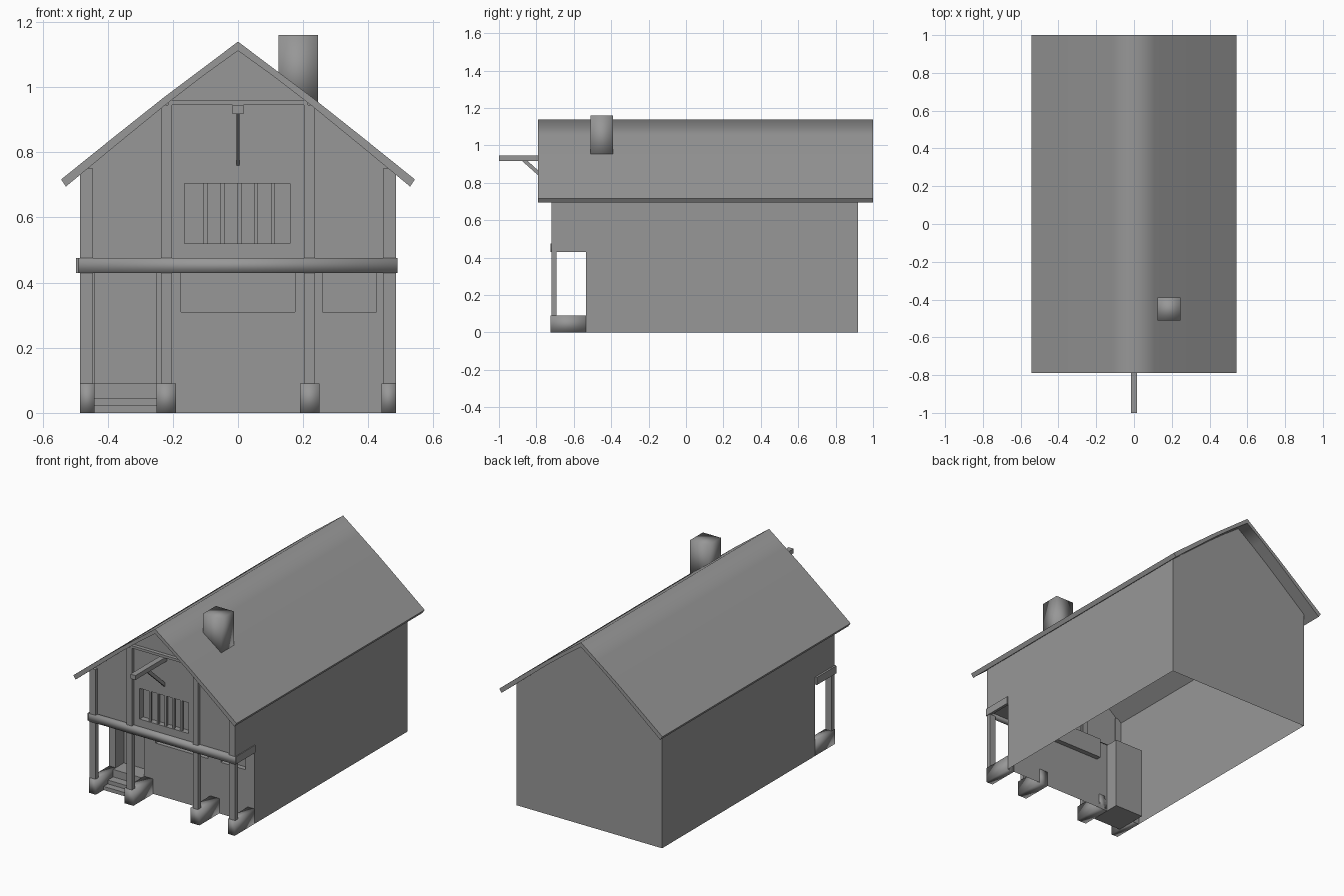
import bpy, math

if "Cube" in bpy.data.objects:
    bpy.data.objects.remove(bpy.data.objects["Cube"])

F, W, B = -0.72, -0.535, 0.92     # post front, recessed shop wall, back wall
HX = 0.485                        # half width
PROFILE = [(0, 1.14), (0.11, 1.057), (0.23, 0.967), (0.38, 0.848), (0.543, 0.717)]

GREY = bpy.data.materials.new("dark_grey")
GREY.diffuse_color = (0.31, 0.31, 0.31, 1)
GREY.use_nodes = True
GREY.node_tree.nodes["Principled BSDF"].inputs["Base Color"].default_value = GREY.diffuse_color


def mesh(name, verts, faces, smooth=None):
    me = bpy.data.meshes.new(name)
    me.from_pydata(verts, [], faces)
    me.update()
    me.materials.append(GREY)
    ob = bpy.data.objects.new(name, me)
    bpy.context.collection.objects.link(ob)
    if smooth:
        bpy.ops.object.select_all(action='DESELECT')
        bpy.context.view_layer.objects.active = ob
        ob.select_set(True)
        bpy.ops.object.shade_smooth_by_angle(angle=math.radians(smooth))
    return ob


def box(name, x0, x1, y0, y1, z0, z1, smooth=None):
    v = [(x, y, z) for x in (x0, x1) for y in (y0, y1) for z in (z0, z1)]
    f = [(0, 1, 3, 2), (4, 6, 7, 5), (0, 4, 5, 1), (2, 3, 7, 6), (0, 2, 6, 4), (1, 5, 7, 3)]
    return mesh(name, v, f, smooth)


def quad(name, *pts):
    return mesh(name, list(pts), [tuple(range(len(pts)))])


def relief(name, y, xs, zs, holes):
    """Wall facing -y; holes maps cell (i, j) to a recess depth."""
    v, f = [], []

    def add(*pts):
        f.append(tuple(range(len(v), len(v) + len(pts))))
        v.extend(pts)
    for i in range(len(xs) - 1):
        for j in range(len(zs) - 1):
            d = y + holes.get((i, j), 0)
            c = [(xs[i], zs[j]), (xs[i + 1], zs[j]), (xs[i + 1], zs[j + 1]), (xs[i], zs[j + 1])]
            add(*[(x, d, z) for x, z in c])
            if d > y:
                for k in range(4):
                    (xa, za), (xb, zb) = c[k], c[(k + 1) % 4]
                    add((xa, y, za), (xb, y, zb), (xb, d, zb), (xa, d, za))
    return mesh(name, v, f)


def gable(y, z0, drop=0.012):
    """Outline below the roof profile, from left eave to right eave."""
    right = [(x, z - drop) for x, z in PROFILE[:-1]] + [(HX, 0.748)]
    top = [(-x, z) for x, z in right[::-1]] + right[1:]
    return [(-HX, y, z0)] + [(x, y, z) for x, z in top] + [(HX, y, z0)]


# Roof slab
top = [(-x, z) for x, z in PROFILE[::-1]] + PROFILE[1:]
low = [(x * 0.973, z - (0.028 if abs(x) < 0.01 else 0.022)) for x, z in top]
n = len(top)
ring = top + low[::-1]
m = len(ring)
v = [(x, -0.79, z) for x, z in ring] + [(x, 1.0, z) for x, z in ring]
f = [(i, i + m, (i + 1) % m + m, (i + 1) % m) for i in range(m)]
for i in range(n - 1):
    a, b, c, d = i, i + 1, m - 2 - i, m - 1 - i
    f += [(a, b, c, d), (a + m, d + m, c + m, b + m)]
mesh("roof", v, f, 84)

# Back and side walls
quad("back_wall", *gable(B, 0)[::1])
for s, side in ((-1, "left"), (1, "right")):
    x = s * HX
    quad(side + "_wall", *[(x, W, 0), (x, B, 0), (x, B, 0.75), (x, W, 0.75)][::s])
    quad(side + "_upper_wall", *[(x, -0.71, 0.43), (x, W, 0.43), (x, W, 0.75), (x, -0.71, 0.75)][::s])
    box(side + "_side_beam", x - 0.012, x + 0.005, F, W, 0.43, 0.475)

# Upper front wall with recessed window, gable above it
YU = -0.70
relief("upper_front_wall", YU, [-HX, -0.165, 0.16, HX], [0.43, 0.52, 0.705, 0.745], {(1, 1): 0.035})
quad("gable_wall", *gable(YU, 0.745)[::-1])
for i in range(5):
    x = -0.1 + i * 0.052
    box("window_bar", x - 0.006, x + 0.006, YU + 0.005, YU + 0.018, 0.52, 0.705)

# Porch ceiling and recessed shop front with shutters and door alcove
quad("porch_ceiling", (-HX, W, 0.435), (HX, W, 0.435), (HX, YU, 0.435), (-HX, YU, 0.435))
relief("shop_wall", W, [-0.25, -0.175, 0.175, 0.26, 0.425, HX], [0, 0.31, 0.43],
       {(1, 1): 0.03, (3, 1): 0.03})
relief("door_wall", W, [-HX, -0.44, -0.25], [0.0, 0.43], {(1, 0): 0.08})

# Entrance steps
for y0, y1, z in ((-0.65, -0.61, 0.022), (-0.61, -0.56, 0.045), (-0.56, -0.457, 0.09)):
    box("step", -0.44, -0.25, y0, y1, 0, z)

# Stone bases and timber posts, mirrored
for s in (-1, 1):
    for name, b0, b1, p0, p1, ztop in (("outer", 0.44, HX, 0.445, HX, 0.75),
                                       ("inner", 0.19, 0.25, 0.203, 0.237, 0.945)):
        bx, px = sorted((s * b0, s * b1)), sorted((s * p0, s * p1))
        box(name + "_base", *bx, F - 0.004, W, 0, 0.09, 180)
        box(name + "_post", *px, F, -0.692, 0.09, ztop)

# Cross beams
box("floor_beam", -0.489, 0.489, F - 0.004, -0.68, 0.43, 0.475, 180)
box("collar_beam", -0.215, 0.215, F - 0.002, -0.69, 0.945, 0.96)

# Hoist beam with diagonal brace
box("hoist_beam", -0.017, 0.017, -1.0, YU, 0.918, 0.945)
t = 0.005
v = [(x, y, z) for x in (-t, t) for y, z in ((-0.88, 0.92), (-0.85, 0.92), (YU, 0.785), (YU, 0.76))]
mesh("hoist_brace", v, [(0, 1, 2, 3), (7, 6, 5, 4), (0, 4, 5, 1), (1, 5, 6, 2), (2, 6, 7, 3), (3, 7, 4, 0)])

# Chimney
box("chimney", 0.125, 0.245, -0.51, -0.39, 0.93, 1.16, 180)
